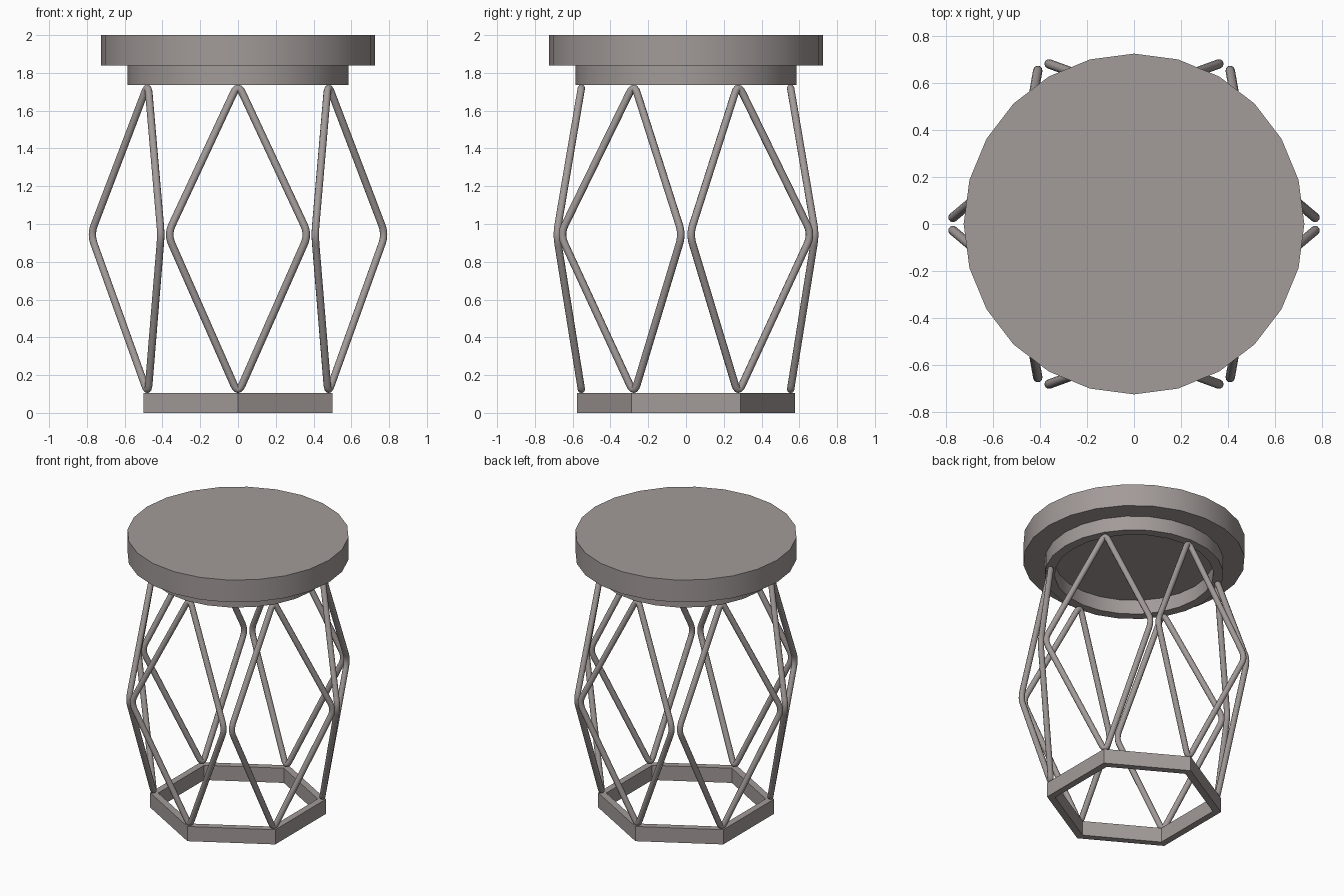
import bpy, bmesh, math
from mathutils import Vector

if "Cube" in bpy.data.objects:
    bpy.data.objects.remove(bpy.data.objects["Cube"])

metal = bpy.data.materials.new("warm grey")
metal.diffuse_color = (0.36, 0.325, 0.317, 1)
metal.use_nodes = True
metal.node_tree.nodes["Principled BSDF"].inputs["Base Color"].default_value = metal.diffuse_color


def finish(obj, smooth):
    obj.data.materials.append(metal)
    if smooth:
        bpy.ops.object.select_all(action='DESELECT')
        obj.select_set(True)
        bpy.context.view_layer.objects.active = obj
        bpy.ops.object.shade_smooth_by_angle(angle=math.radians(35))


def lathe(name, profile, sides, start=0.0, smooth=True, caps=False):
    """Spin a closed (radius, z) profile; caps=True closes an open one instead."""
    bm = bmesh.new()
    rings = []
    for r, z in profile:
        rings.append([bm.verts.new((r * math.cos(start + math.tau * i / sides),
                                    r * math.sin(start + math.tau * i / sides), z))
                      for i in range(sides)])
    pairs = list(zip(rings, rings[1:]))
    if caps:
        bm.faces.new(rings[0])
        bm.faces.new(rings[-1])
    else:
        pairs.append((rings[-1], rings[0]))
    for a, b in pairs:
        for i in range(sides):
            j = (i + 1) % sides
            bm.faces.new((a[i], a[j], b[j], b[i]))
    bmesh.ops.recalc_face_normals(bm, faces=bm.faces)
    me = bpy.data.meshes.new(name)
    bm.to_mesh(me)
    bm.free()
    obj = bpy.data.objects.new(name, me)
    bpy.context.collection.objects.link(obj)
    finish(obj, smooth)


def rounded_loop(corners, trim, steps=6):
    """Closed path with each corner softened by a small quadratic arc."""
    pts = []
    n = len(corners)
    for i, c in enumerate(corners):
        a = c + (corners[i - 1] - c).normalized() * trim
        b = c + (corners[(i + 1) % n] - c).normalized() * trim
        for s in range(steps + 1):
            t = s / steps
            pts.append(a * (1 - t) ** 2 + c * 2 * t * (1 - t) + b * t ** 2)
    return pts


def rod_loop(name, pts, radius, sides=12):
    """Round bar bent along a closed path."""
    cu = bpy.data.curves.new(name, 'CURVE')
    cu.dimensions = '3D'
    cu.bevel_depth = radius
    cu.bevel_resolution = sides // 4
    sp = cu.splines.new('POLY')
    sp.points.add(len(pts) - 1)
    for p, co in zip(sp.points, pts):
        p.co = (*co, 1)
    sp.use_cyclic_u = True
    sp.use_smooth = True
    obj = bpy.data.objects.new(name, cu)
    bpy.context.collection.objects.link(obj)
    cu.materials.append(metal)


# Round seat and the open ring under it
lathe("seat", [(0.725, 1.84), (0.725, 2.0)], 24, caps=True)
lathe("seat_ring", [(0.585, 1.737), (0.585, 1.84), (0.52, 1.84), (0.52, 1.737)], 24)

# Hexagonal foot ring, corners towards front and back
lathe("foot_ring", [(0.577, 0), (0.577, 0.106), (0.523, 0.106), (0.523, 0)],
      6, math.pi / 2, smooth=False)

# Six folded diamond frames, one above each corner of the foot ring
for k in range(6):
    ang = math.pi / 2 + k * math.pi / 3
    out = Vector((math.cos(ang), math.sin(ang), 0))
    sides = []
    for s in (-1, 1):
        edge = ang + s * math.pi / 6
        radial = Vector((math.cos(edge), math.sin(edge), 0))
        tangent = Vector((-math.sin(edge), math.cos(edge), 0))
        sides.append(radial * 0.78 - tangent * s * 0.02 + Vector((0, 0, 0.945)))
    low = out * 0.55 + Vector((0, 0, 0.10))
    high = out * 0.55 + Vector((0, 0, 1.743))
    rod_loop(f"diamond_frame_{k + 1}",
             rounded_loop([low, sides[0], high, sides[1]], 0.055), 0.02)
